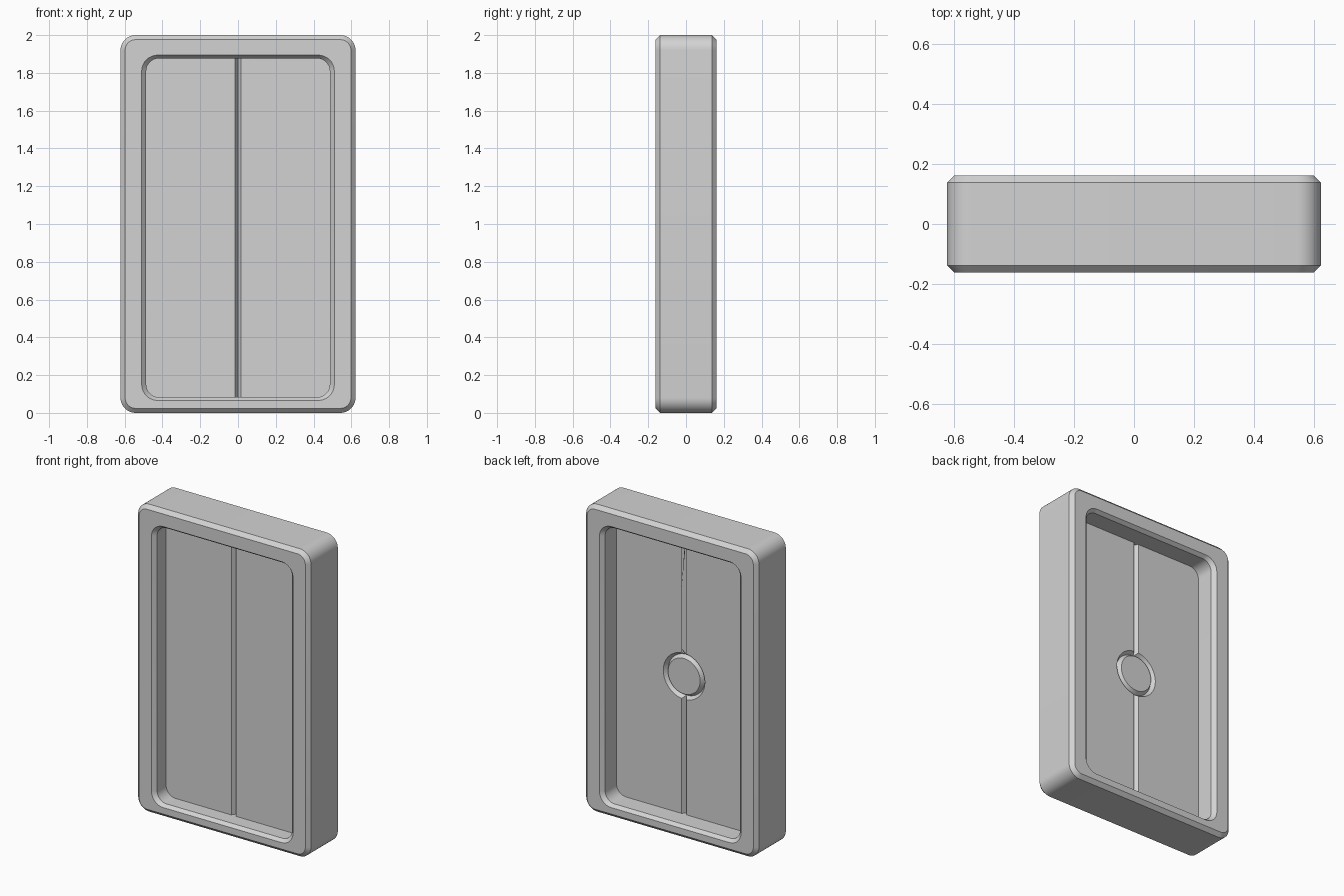
import bpy, bmesh
from math import sin, cos, pi, radians
from mathutils import Vector

cube = bpy.data.objects.get("Cube")
if cube:
    bpy.data.objects.remove(cube)

# Single flat colour
grey = bpy.data.materials.new("light_grey")
grey.use_nodes = True
colour = (0.65, 0.65, 0.65, 1)
grey.diffuse_color = colour
grey.node_tree.nodes["Principled BSDF"].inputs["Base Color"].default_value = colour


def rounded_rect(half_w, low, high, r, y, steps=10):
    """Rounded rectangle in the xz plane at depth y."""
    pts = []
    corners = [(half_w - r, high - r), (r - half_w, high - r),
               (r - half_w, low + r), (half_w - r, low + r)]
    for i, (cx, cz) in enumerate(corners):
        for k in range(steps + 1):
            a = (i + k / steps) * pi / 2
            pts.append(Vector((cx + r * cos(a), y, cz + r * sin(a))))
    return pts


def loft(name, sections, closed):
    """Skin a row of equal loops; cap the ends unless closed."""
    bm = bmesh.new()
    rows = [[bm.verts.new(p) for p in s] for s in sections]
    pairs = list(zip(rows, rows[1:]))
    if closed:
        pairs.append((rows[-1], rows[0]))
    else:
        bm.faces.new(rows[0])
        bm.faces.new(rows[-1])
    n = len(rows[0])
    for a, b in pairs:
        for i in range(n):
            j = (i + 1) % n
            bm.faces.new((a[i], a[j], b[j], b[i]))
    bmesh.ops.recalc_face_normals(bm, faces=bm.faces)
    mesh = bpy.data.meshes.new(name)
    bm.to_mesh(mesh)
    bm.free()
    obj = bpy.data.objects.new(name, mesh)
    mesh.materials.append(grey)
    bpy.context.collection.objects.link(obj)
    return obj


def activate(obj):
    bpy.ops.object.select_all(action='DESELECT')
    obj.select_set(True)
    bpy.context.view_layer.objects.active = obj


def cut(target, cutter):
    cutter.hide_render = True
    mod = target.modifiers.new("cut", 'BOOLEAN')
    mod.object = cutter
    mod.operation = 'DIFFERENCE'
    mod.solver = 'EXACT'
    activate(target)
    bpy.ops.object.modifier_apply(modifier=mod.name)
    bpy.data.objects.remove(cutter)


# Outer frame: chamfered outside and around both openings
depth, bevel = 0.162, 0.024


def frame_outer(inset, y):
    return rounded_rect(0.622 - inset, inset, 2 - inset, 0.08 - inset, y)


def frame_inner(inset, y):
    return rounded_rect(0.51 - inset, 0.066 + inset * 0.7, 1.894 - inset * 0.7,
                        0.085 - inset * 0.7, y)


frame = loft("frame", [
    frame_outer(bevel, -depth), frame_outer(0, bevel - depth),
    frame_outer(0, depth - bevel), frame_outer(bevel, depth),
    frame_inner(0, depth), frame_inner(bevel, depth - bevel),
    frame_inner(bevel, bevel - depth), frame_inner(0, -depth)], True)

# Recessed centre panel, let into the frame
front_y, back_y = -0.045, 0.02
panel = loft("centre_panel", [
    rounded_rect(0.5, 0.07, 1.89, 0.07, y) for y in (front_y, back_y)], False)

# V-shaped grooves: a seam on each face and a ring on the back
groove_w, groove_d, ring_r, ring_z = 0.017, 0.026, 0.1325, 0.98


def v_profile(y, out):
    """(sideways offset, y) of a V cutter; out is the outward y sign."""
    return [(-2 * groove_w, y + out * groove_d),
            (2 * groove_w, y + out * groove_d), (0, y - out * groove_d)]


def seam(y, out, low, high):
    return loft("seam_cutter", [
        [Vector((x, py, z)) for x, py in v_profile(y, out)]
        for z in (low, high)], False)


cut(panel, seam(front_y, -1, 0, 2))
segments = 64
cut(panel, loft("ring_cutter", [
    [Vector(((ring_r + o) * cos(a), py, ring_z + (ring_r + o) * sin(a)))
     for o, py in v_profile(back_y, 1)]
    for a in (2 * pi * i / segments for i in range(segments))], True))
cut(panel, seam(back_y, 1, 0, ring_z - ring_r))
cut(panel, seam(back_y, 1, ring_z + ring_r, 2))

for obj in (frame, panel):
    activate(obj)
    bpy.ops.object.shade_smooth_by_angle(angle=radians(30))
